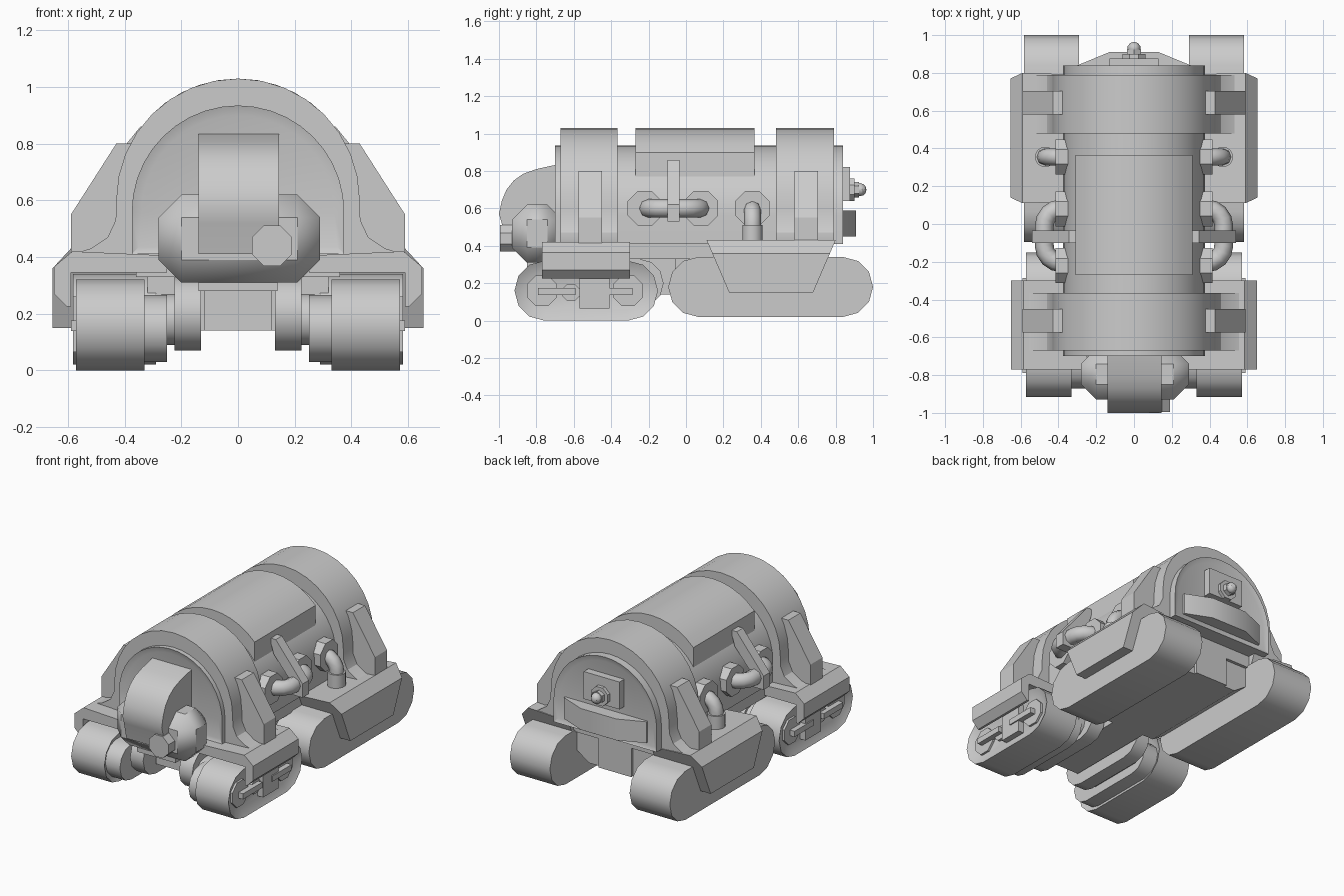
import bpy, bmesh
from math import sin, cos, pi, radians
from mathutils import Vector

if "Cube" in bpy.data.objects:
    bpy.data.objects.remove(bpy.data.objects["Cube"])

AX = {'x': lambda u, v, t: (t, u, v), 'y': lambda u, v, t: (u, t, v), 'z': lambda u, v, t: (u, v, t)}


def finish(name, bm, mirror=False, bevel=0):
    bmesh.ops.recalc_face_normals(bm, faces=bm.faces)
    for f in bm.faces:
        f.smooth = True
    for e in bm.edges:
        e.smooth = len(e.link_faces) == 2 and e.calc_face_angle(4) < radians(31)
    me = bpy.data.meshes.new(name)
    bm.to_mesh(me)
    bm.free()
    ob = bpy.data.objects.new(name, me)
    bpy.context.collection.objects.link(ob)
    if bevel:
        m = ob.modifiers.new("bevel", 'BEVEL')
        m.width, m.segments = bevel, 1
    if mirror:
        ob.modifiers.new("mirror", 'MIRROR').use_clip = False
    return ob


def prism(name, pts, a, b, axis, mirror=False, bevel=0, inset=None, shape=None):
    """Extrude a 2D profile from a to b along an axis; optionally recess both caps."""
    bm = bmesh.new()
    lo = [bm.verts.new(AX[axis](u, v, a)) for u, v in pts]
    hi = [bm.verts.new(AX[axis](u, v, b)) for u, v in pts]
    caps = [bm.faces.new(lo), bm.faces.new(hi)]
    n = len(pts)
    for i in range(n):
        j = (i + 1) % n
        bm.faces.new((lo[i], lo[j], hi[j], hi[i]))
    bmesh.ops.recalc_face_normals(bm, faces=bm.faces)
    if inset:
        bmesh.ops.inset_individual(bm, faces=caps, thickness=inset[0], depth=-inset[1])
    if shape:
        for v in bm.verts:
            shape(v.co)
    return finish(name, bm, mirror, bevel)


def box(name, x, y, z, mirror=False, bevel=0):
    return prism(name, [(x[0], z[0]), (x[1], z[0]), (x[1], z[1]), (x[0], z[1])], y[0], y[1], 'y', mirror, bevel)


def arc(cu, cv, r, a0, a1, n):
    return [(cu + r * cos(radians(a0 + (a1 - a0) * i / n)), cv + r * sin(radians(a0 + (a1 - a0) * i / n)))
            for i in range(n + 1)]


def stadium(y0, y1, z0, z1, n=6):
    r = (z1 - z0) / 2
    c = (z0 + z1) / 2
    return arc(y1 - r, c, r, -90, 90, n) + arc(y0 + r, c, r, 90, 270, n)


def ngon(u, v, r, n=8):
    return arc(u, v, r, 180 / n, 540 / n + 360 - 720 / n, n - 1)


def tube(name, corners, r, fillet):
    """Pipe along a path with rounded corners."""
    P = [Vector(c) for c in corners]
    path = [P[0]]
    for a, b, c in zip(P, P[1:], P[2:]):
        s, e = b + (a - b).normalized() * fillet, b + (c - b).normalized() * fillet
        o = s + e - b
        path += [o + (s - o) * cos(t * pi / 8) + (e - o) * sin(t * pi / 8) for t in range(5)]
    path.append(P[-1])
    cu = bpy.data.curves.new(name, 'CURVE')
    cu.dimensions, cu.bevel_depth, cu.bevel_resolution, cu.use_fill_caps = '3D', r, 2, True
    sp = cu.splines.new('POLY')
    sp.points.add(len(path) - 1)
    for p, q in zip(sp.points, path):
        p.co = (*q, 1)
    sp.use_smooth = True
    bpy.context.collection.objects.link(bpy.data.objects.new(name, cu))


# Main arched hull
prism("hull", [(-.375, .41), (.375, .41)] + arc(0, .56, .375, 0, 180, 20), -.70, .84, 'y', inset=(.035, .012))

# Two wide bands with flared feet, each with a pair of braces
flare = [(.432, .53), (.46, .47), (.52, .43), (.585, .41)]
band = flare[::-1] + arc(0, .60, .43, 0, 180, 16) + [(-x, z) for x, z in flare]
brace = [(.36, .80), (.43, .80), (.59, .55), (.59, .40), (.40, .40)]
for tag, y0, y1, b in (("front", -.67, -.365, -.575), ("rear", .48, .79, .58)):
    prism(tag + "_band", band, y0, y1, 'y')
    prism(tag + "_brace", brace, b, b + .125, 'y', mirror=True)

# Raised roof plate
prism("roof_plate", [(-.31, .76), (.31, .76)] + arc(0, .60, .43, 44, 136, 10), -.27, .365, 'y')

# Chassis
box("chassis_floor", (-.36, .36), (-.66, .74), (.33, .42))
prism("chassis_keel", [(-.12, .14), (.12, .14), (.12, .36), (-.12, .36)], -.68, .74, 'y')
prism("rear_chassis", [(-.2, .14), (.2, .14), (.32, .22), (.32, .36), (-.32, .36), (-.2, .22)][:4]
      + [(-.32, .36), (-.32, .22)], -.06, .72, 'y')

# Front head, cross tank and snout
prism("front_head", [(-.66, .84), (-.71, .83), (-.80, .81), (-.87, .785), (-.92, .75), (-.96, .70), (-.985, .64),
                     (-1, .57), (-.985, .52), (-.96, .41), (-.66, .41)], -.14, .145, 'x')
box("cross_tank", (-.28, .29), (-.93, -.66), (.31, .62), bevel=.08)
box("tank_mount", (-.14, .14), (-.85, -.66), (.28, .33))
prism("snout", ngon(.12, .44, .077), -.995, -.88, 'y')

# Front tracks with recessed sides, inner drive drums, wheels and axle bars
prism("front_track", stadium(-.917, -.15, 0, .32), .33, .572, 'x', True, inset=(.055, .03))
prism("drive_drum", stadium(-.87, -.20, .03, .265), .25, .36, 'x', True)
prism("drive_housing", stadium(-.80, -.12, .07, .33), .13, .225, 'x', True)
prism("drive_link", stadium(-.76, -.2, .09, .27), .20, .27, 'x', True)
for i, (y, a, b) in enumerate(((-.77, -.79, -.59), (-.31, -.485, -.285))):
    prism("track_wheel_%d" % i, ngon(y, .16, .088), .50, .556, 'x', True)
    box("axle_bar_%d" % i, (.53, .59), (a, b), (.138, .175), True)
prism("tension_wheel", ngon(-.615, .15, .05), .50, .56, 'x', True)
box("track_bracket", (.50, .582), (-.57, -.41), (.065, .26), True)

# Rear tracks
prism("rear_track", stadium(-.095, 1.0, .02, .34), .29, .582, 'x', True)

# Front fenders
prism("front_fender", [(.25, .345), (.25, .405), (.585, .42), (.65, .365), (.65, .27), (.605, .225), (.59, .225),
                       (.59, .345)], -.77, -.30, 'y', True)


# Rear fenders, narrowing downward
def taper(co):
    co.y = .455 + (co.y - .455) * (1 - .35 * (.43 - co.z) / .28)


prism("rear_fender", [(.30, .33), (.30, .41), (.59, .43), (.655, .36), (.655, .15), (.575, .15), (.575, .33)],
      .11, .80, 'y', True, shape=taper)

# Side pipes: flanges, U pipe, down pipe, collar and strap
for y in (-.22, .08, .355):
    prism("pipe_flange", ngon(y, .60, .10), .34, .415, 'x', True)
for s in (-1, 1):
    tube("u_pipe", [(s * .36, -.205, .60), (s * .475, -.205, .60), (s * .475, .08, .60), (s * .36, .08, .60)], .05, .09)
    tube("down_pipe", [(s * .36, .355, .60), (s * .47, .355, .60), (s * .47, .355, .40)], .045, .09)
prism("pipe_collar", ngon(.47, .355, .055, 12), .40, .51, 'z', True)
prism("pipe_strap", [(.30, .86), (.345, .86), (.54, .62), (.54, .53), (.45, .53), (.45, .62), (.33, .76)],
      -.10, -.035, 'y', True)

# Rear plate, nozzle and bumper
box("rear_plate", (-.13, .13), (.82, .877), (.64, .82))
prism("nozzle_nut", ngon(0, .70, .065), .87, .90, 'y')
prism("nozzle_stem", ngon(0, .70, .042, 6), .89, .925, 'y')
bm = bmesh.new()
bmesh.ops.create_uvsphere(bm, u_segments=10, v_segments=6, radius=.035)
bmesh.ops.translate(bm, verts=bm.verts, vec=(0, .93, .70))
finish("nozzle_tip", bm)
prism("rear_bumper", [(-.30, .81), (-.30, .84), (-.13, .91), (.13, .91), (.30, .84), (.30, .81)], .45, .59, 'z')
